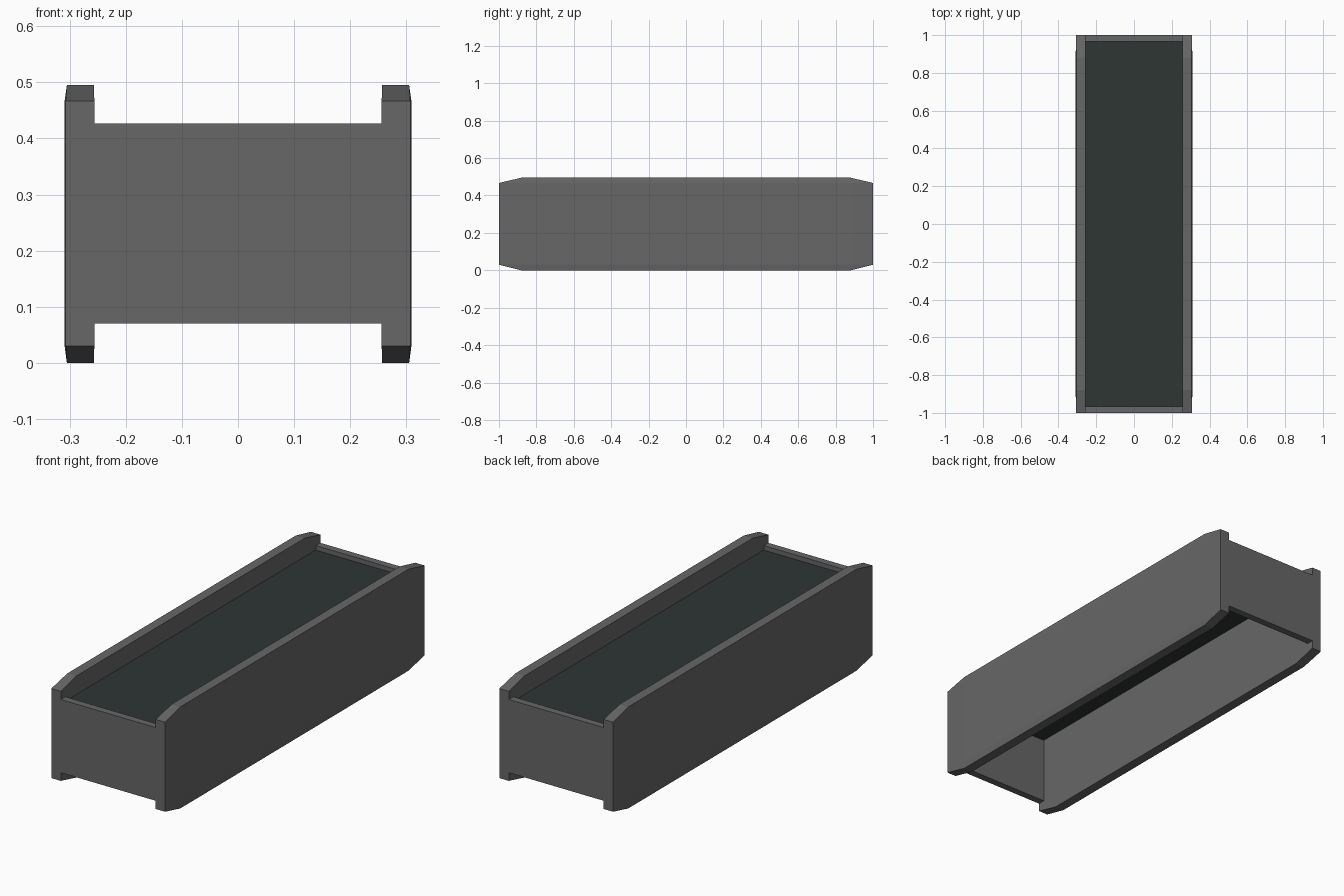
import bpy, bmesh

if "Cube" in bpy.data.objects:
    bpy.data.objects.remove(bpy.data.objects["Cube"])


def material(name, rgb):
    m = bpy.data.materials.new(name)
    m.diffuse_color = (*rgb, 1)
    m.use_nodes = True
    m.node_tree.nodes["Principled BSDF"].inputs["Base Color"].default_value = m.diffuse_color
    return m


GREY = material("dark grey", (0.135, 0.135, 0.135))
GREEN = material("blackish green", (0.027, 0.037, 0.034))


def hull(name, points, mat, mirror=None):
    """Convex solid through the points, optionally mirrored across an axis."""
    bm = bmesh.new()
    for p in points:
        bm.verts.new(p)
    bmesh.ops.convex_hull(bm, input=bm.verts)
    bmesh.ops.dissolve_limit(bm, angle_limit=0.001, verts=bm.verts, edges=bm.edges)
    bmesh.ops.recalc_face_normals(bm, faces=bm.faces)
    me = bpy.data.meshes.new(name)
    bm.to_mesh(me)
    bm.free()
    me.materials.append(mat)
    ob = bpy.data.objects.new(name, me)
    bpy.context.collection.objects.link(ob)
    if mirror is not None:
        mod = ob.modifiers.new("mirror", 'MIRROR')
        mod.use_axis = [i == mirror for i in range(3)]
        mod.use_mirror_merge = False
    return ob


def box(xs, ys, zs):
    return [(x, y, z) for x in xs for y in ys for z in zs]


# Side panels: chamfered ends, slightly tapered top and bottom edges
side = (box((0.256, 0.307), (-1, 1), (0.03, 0.467))
        + box((0.256, 0.309), (-0.88, 0.88), (0.03, 0.467))
        + box((0.257, 0.305), (-0.88, 0.88), (0, 0.495)))
hull("side_panel", side, GREY, mirror=0)

# End walls joining the side panels
hull("end_wall", box((-0.256, 0.256), (0.965, 1), (0.07, 0.427)), GREY, mirror=1)

# Recessed top sheet; the body is hollow and open underneath
hull("top_sheet", box((-0.256, 0.256), (-0.965, 0.965), (0.398, 0.405)), GREEN)
